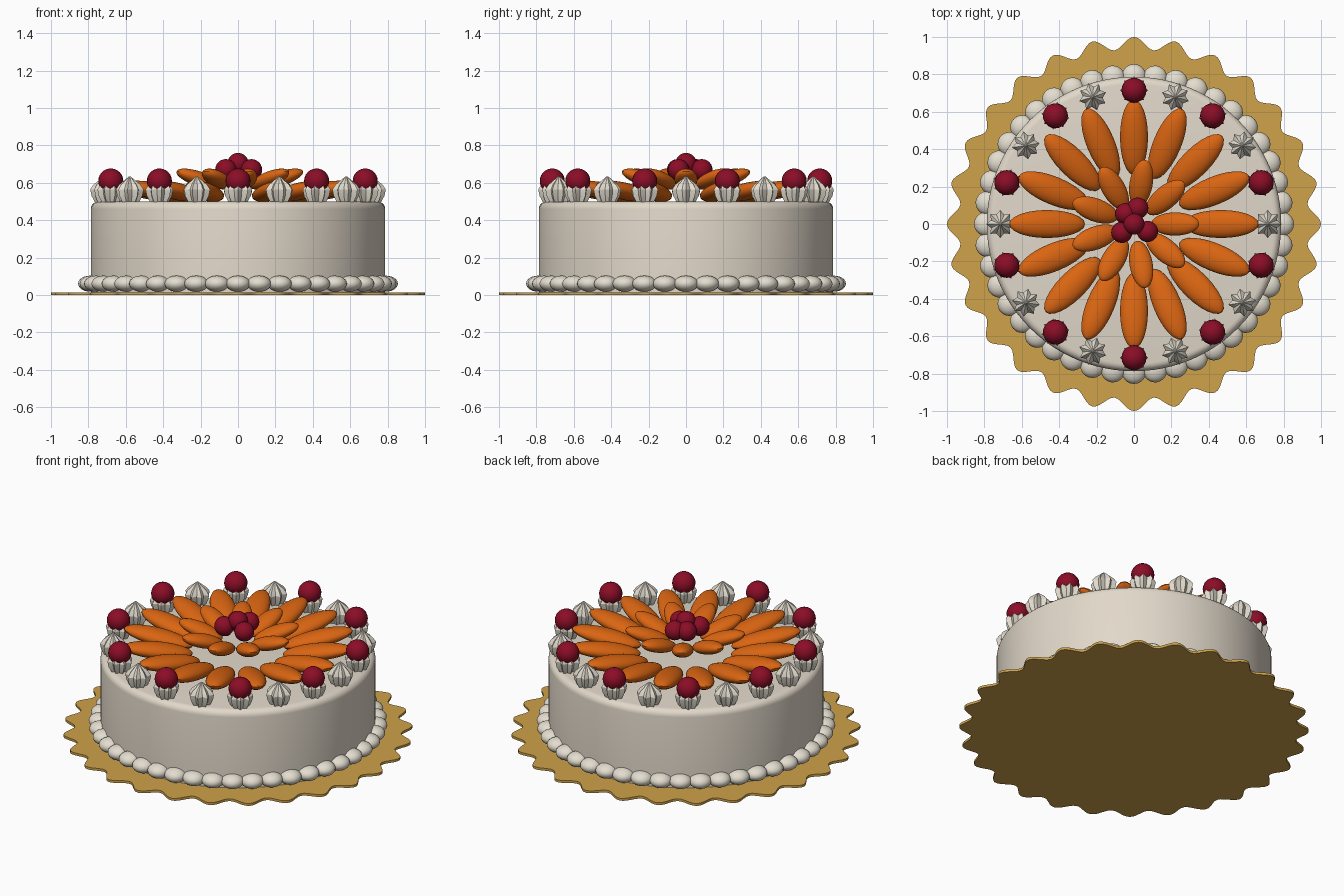
import bpy, bmesh
from math import sin, cos, pi, tau, radians
from mathutils import Matrix, Vector

if "Cube" in bpy.data.objects:
    bpy.data.objects.remove(bpy.data.objects["Cube"])


def material(name, rgb):
    m = bpy.data.materials.new(name)
    m.use_nodes = True
    m.diffuse_color = (*rgb, 1)
    m.node_tree.nodes["Principled BSDF"].inputs["Base Color"].default_value = (*rgb, 1)
    return m


ICING = material("icing", (0.76, 0.69, 0.59))
PIPING = material("piped cream", (0.78, 0.73, 0.63))
GOLD = material("gold card", (0.62, 0.36, 0.07))
ORANGE = material("orange fruit", (0.70, 0.13, 0.006))
CHERRY = material("cherry red", (0.26, 0.004, 0.02))


def finish(name, bm, mat, angle=30):
    bmesh.ops.recalc_face_normals(bm, faces=bm.faces)
    mesh = bpy.data.meshes.new(name)
    bm.to_mesh(mesh)
    bm.free()
    mesh.materials.append(mat)
    ob = bpy.data.objects.new(name, mesh)
    bpy.context.collection.objects.link(ob)
    bpy.ops.object.select_all(action="DESELECT")
    ob.select_set(True)
    bpy.context.view_layer.objects.active = ob
    bpy.ops.object.shade_smooth_by_angle(angle=radians(angle))
    return ob


def loft(bm, rings, matrix=Matrix()):
    """Skin a stack of point rings and cap both ends."""
    loops = [[bm.verts.new(matrix @ Vector(p)) for p in ring] for ring in rings]
    n = len(loops[0])
    for low, high in zip(loops, loops[1:]):
        for i in range(n):
            j = (i + 1) % n
            bm.faces.new((low[i], low[j], high[j], high[i]))
    bm.faces.new(loops[0][::-1])
    bm.faces.new(loops[-1])


def ring(z, n, radius):
    """Ring of n points; radius is a function of the angle and the index."""
    return [(radius(tau * i / n, i) * cos(tau * i / n),
             radius(tau * i / n, i) * sin(tau * i / n), z) for i in range(n)]


def ellipsoid(bm, matrix, size, u=20, v=12):
    bmesh.ops.create_uvsphere(bm, u_segments=u, v_segments=v, radius=1,
                              matrix=matrix @ Matrix.Diagonal((*size, 1)))


def around(angle, r, z):
    return Matrix.Rotation(angle, 4, "Z") @ Matrix.Translation((r, 0, z))


# Scalloped card under the cake
bm = bmesh.new()
scallop = lambda a, i: 0.967 + 0.033 * cos(28 * a)
loft(bm, [ring(z, 336, scallop) for z in (0, 0.015)])
finish("cake_board", bm, GOLD)

# Cake body with a rounded top rim
bm = bmesh.new()
profile = [(0.787, 0.015), (0.787, 0.46)]
profile += [(0.747 + 0.04 * cos(t), 0.46 + 0.04 * sin(t))
            for t in (pi / 2 * k / 5 for k in range(1, 6))]
loft(bm, [ring(z, 96, lambda a, i, r=r: r) for r, z in profile])
finish("cake_body", bm, ICING)

# Row of piped beads round the base
bm = bmesh.new()
for k in range(44):
    ellipsoid(bm, around(tau * k / 44, 0.79, 0.061), (0.065, 0.065, 0.043))
finish("base_beads", bm, PIPING)

# Star-shaped dollops on the rim, every second one topped by a cherry
bm = bmesh.new()
dollop = [(0.05, 0.497), (0.068, 0.53), (0.075, 0.565), (0.058, 0.59),
          (0.03, 0.613), (0.004, 0.635)]
for k in range(20):
    rings = [ring(z, 16, lambda a, i, r=r: r * (0.72 if i % 2 else 1)) for r, z in dollop]
    loft(bm, rings, around(tau * k / 20, 0.715, 0))
finish("cream_dollops", bm, PIPING)

bm = bmesh.new()
for k in range(10):
    ellipsoid(bm, around(pi / 2 + tau * k / 10, 0.715, 0.61), (0.067, 0.067, 0.067))
finish("rim_cherries", bm, CHERRY)

# Two fans of fruit slices, raised at their outer ends
fans = [("outer_slices", 16, 0.465, 0.555, 10, (0.205, 0.075, 0.045)),
        ("inner_slices", 9, 0.22, 0.62, 18, (0.135, 0.062, 0.04))]
for name, count, r, z, tilt, size in fans:
    bm = bmesh.new()
    lift = Matrix.Rotation(-radians(tilt), 4, "Y")
    for k in range(count):
        ellipsoid(bm, around(tau * k / count, r, z) @ lift, size, 24, 14)
    finish(name, bm, ORANGE)

# Cluster of cherries in the middle
bm = bmesh.new()
for spot in ((0, 0, 0.703), (0.02, 0.085, 0.67), (-0.045, 0.055, 0.67),
             (-0.065, -0.045, 0.67), (0.072, -0.04, 0.67)):
    ellipsoid(bm, Matrix.Translation(spot), (0.057, 0.057, 0.057))
finish("centre_cherries", bm, CHERRY)
